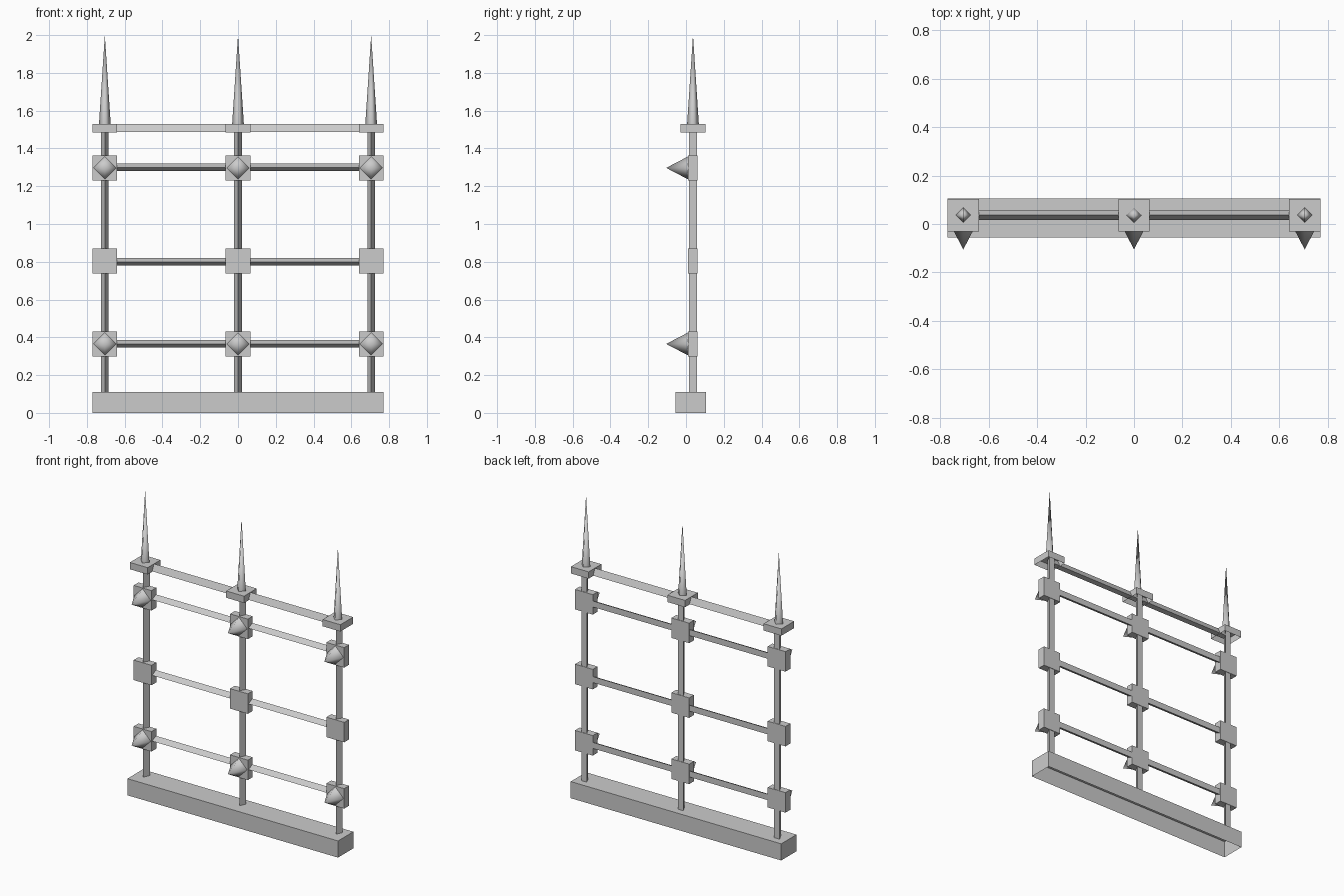
import bpy, bmesh, math
from mathutils import Matrix, Vector

if "Cube" in bpy.data.objects:
    bpy.data.objects.remove(bpy.data.objects["Cube"])

iron = bpy.data.materials.new("grey_iron")
iron.diffuse_color = (0.6, 0.6, 0.6, 1)
iron.use_nodes = True
iron.node_tree.nodes["Principled BSDF"].inputs["Base Color"].default_value = iron.diffuse_color

def finish(bm, name, smooth=False):
    me = bpy.data.meshes.new(name)
    bmesh.ops.recalc_face_normals(bm, faces=bm.faces)
    for f in bm.faces:
        f.smooth = smooth
    bm.to_mesh(me)
    bm.free()
    me.materials.append(iron)
    ob = bpy.data.objects.new(name, me)
    bpy.context.collection.objects.link(ob)
    return ob

def box(name, lo, hi, open_bottom=False):
    lo, hi = Vector(lo), Vector(hi)
    bm = bmesh.new()
    bmesh.ops.create_cube(bm, size=1, matrix=Matrix.Translation((lo + hi) / 2) @ Matrix.Diagonal((*(hi - lo), 1)))
    if open_bottom:
        bm.normal_update()
        bmesh.ops.delete(bm, geom=[f for f in bm.faces if f.normal.z < -0.9], context='FACES_ONLY')
    return finish(bm, name)

def bar(name, profile, offset):
    """Triangular bar: three profile points swept along an offset."""
    bm = bmesh.new()
    face = bm.faces.new([bm.verts.new(p) for p in profile])
    ext = bmesh.ops.extrude_face_region(bm, geom=[face], use_keep_orig=True)
    bmesh.ops.translate(bm, vec=offset, verts=[g for g in ext['geom'] if isinstance(g, bmesh.types.BMVert)])
    return finish(bm, name)

def spike(name, base, radius, length, forward=False):
    """Four-sided pyramid with corners on the axes."""
    bm = bmesh.new()
    rot = Matrix.Rotation(math.pi / 2, 4, 'X') if forward else Matrix.Identity(4)
    m = Matrix.Translation(base) @ rot @ Matrix.Translation((0, 0, length / 2))
    bmesh.ops.create_cone(bm, segments=4, radius1=radius, radius2=0, depth=length, cap_ends=False, matrix=m)
    return finish(bm, name, True)

YC = 0.037          # centre line of the railing
W = 0.705           # outer post position
R = 0.02            # half thickness of the bars
F, B = YC - R, YC + R

# base plinth
box("base", (-0.77, -0.055, 0), (0.77, 0.105, 0.11), True)

# horizontal rails with the ridge facing forward
for name, z in (("lower_rail", 0.365), ("middle_rail", 0.80), ("upper_rail", 1.30)):
    bar(name, [(-W, F, z), (-W, B, z + R), (-W, B, z - R)], (2 * W, 0, 0))
# top rail with the ridge facing up
bar("top_rail", [(-W, YC, 1.53), (-W, F, 1.488), (-W, B, 1.488)], (2 * W, 0, 0))

for side, x in (("left", -W), ("centre", 0), ("right", W)):
    # post, cap and finial
    bar(side + "_post", [(x, F, 0.1), (x - R, B, 0.1), (x + R, B, 0.1)], (0, 0, 1.42))
    box(side + "_cap", (x - 0.065, -0.03, 1.485), (x + 0.065, 0.103, 1.53), True)
    spike(side + "_finial", (x, YC, 1.53), 0.031, 0.47)
    # joint blocks, with studs on the lower and upper rows
    for row, z in (("lower", 0.365), ("middle", 0.803), ("upper", 1.297)):
        box(f"{side}_{row}_joint", (x - 0.065, 0.01, z - 0.066), (x + 0.065, 0.06, z + 0.066))
        if row != "middle":
            spike(f"{side}_{row}_stud", (x, 0.01, z), 0.06, 0.115, True)
